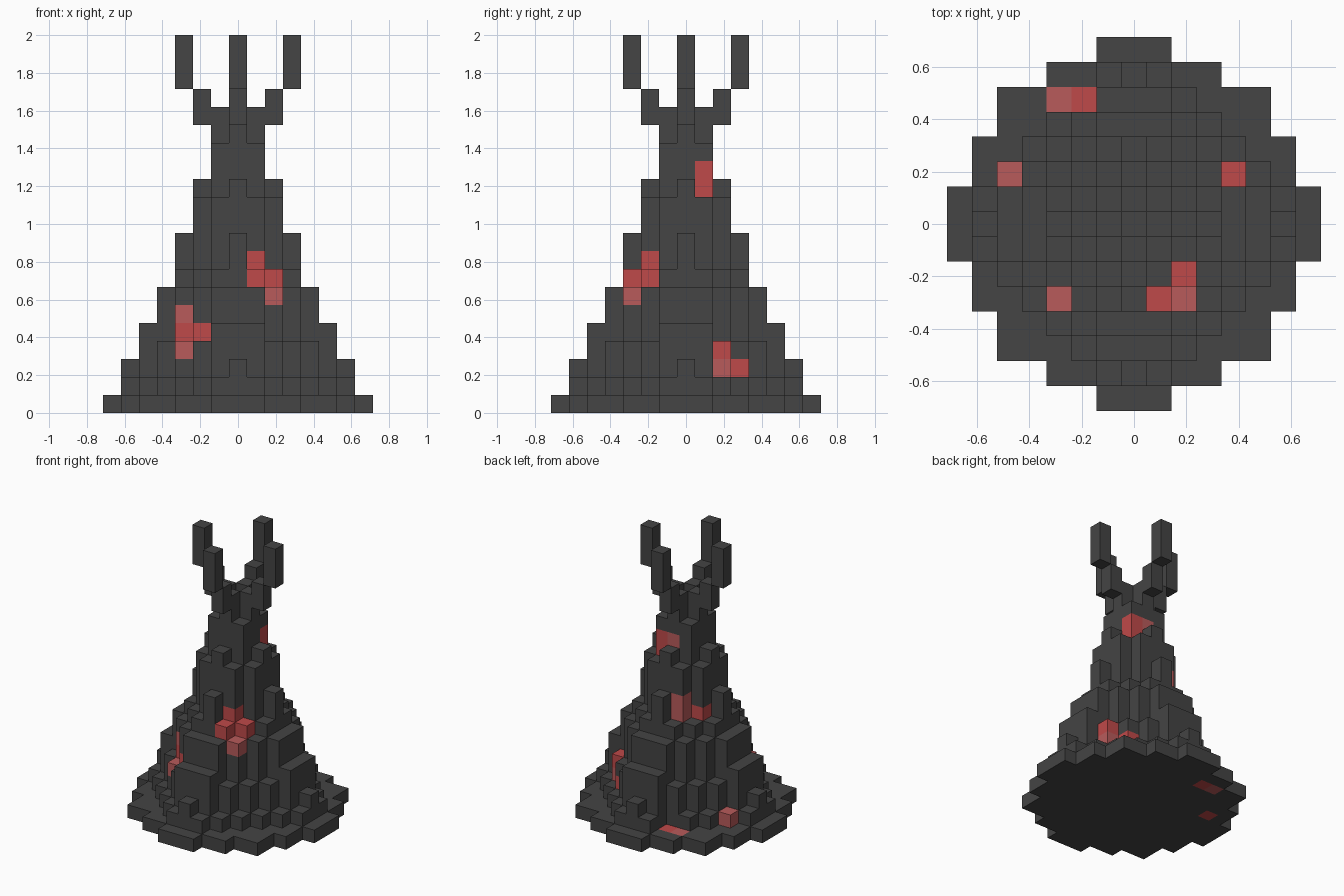
import bpy, bmesh
from mathutils import Vector

if "Cube" in bpy.data.objects:
    bpy.data.objects.remove(bpy.data.objects["Cube"])

S = 2 / 21  # block size


def material(name, rgb):
    m = bpy.data.materials.new(name)
    m.diffuse_color = (*rgb, 1)
    m.use_nodes = True
    m.node_tree.nodes["Principled BSDF"].inputs["Base Color"].default_value = m.diffuse_color
    return m


MATS = [material("dark_rock", (0.058, 0.058, 0.058)),
        material("hot_red", (0.52, 0.067, 0.067)),
        material("pale_red", (0.48, 0.105, 0.105))]

# Stepped cone: for each level above the base, (half width, diamond reach)
LEVELS = [(6, 7), (6, 6), (5, 6), (5, 5), (4, 5), (4, 5), (3, 4), (3, 3), (3, 3),
          (2, 3), (2, 3), (2, 2), (1, 2), (1, 2), (1, 1)]
span = range(-7, 8)
cone = {(x, y, 0) for x in span for y in span if x * x + y * y <= 50}
for z, (half, reach) in enumerate(LEVELS, 1):
    cone |= {(x, y, z) for x in span for y in span
             if max(abs(x), abs(y)) <= half and abs(x) + abs(y) <= reach}
for a in (-5, 5):
    for b in (-1, 1):
        cone |= {(a, b, 4), (b, a, 4)}
cone.discard((-2, 5, 1))

# Four forked prongs stepping outwards from the top
prongs = {}
for name, dx, dy in (("right", 1, 0), ("left", -1, 0), ("back", 0, 1), ("front", 0, -1)):
    path = [(1, 16), (2, 16), (2, 17), (3, 18), (3, 19), (3, 20)]
    prongs[name + "_prong"] = {(dx * r, dy * r, z) for r, z in path}

# Glowing patches
HOT = {(1, -2, 8), (1, -3, 7), (2, -2, 7), (-3, -2, 4), (-2, -3, 4), (4, 2, 3), (3, 3, 2),
       (1, 1, 12), (1, 1, 13), (-2, 1, 8), (-2, 5, 0), (-5, 2, 0)}
PALE = {(1, -3, 6), (2, -3, 6), (-3, -2, 5), (-3, -3, 3), (4, 2, 2), (0, 1, 13),
        (-1, 2, 8), (-1, 2, 9), (-3, 5, 0), (-5, 2, 1)}

SIDES = [Vector(v) for v in ((1, 0, 0), (-1, 0, 0), (0, 1, 0), (0, -1, 0), (0, 0, 1), (0, 0, -1))]


def build(name, cells, solid):
    """Skin a set of blocks, keeping only the exposed faces."""
    bm = bmesh.new()
    for c in sorted(cells):
        mid = Vector(c) + Vector((0, 0, 0.5))
        for n in SIDES:
            if tuple(int(c[i] + n[i]) for i in range(3)) in solid:
                continue
            u = Vector((n.y, n.z, n.x))
            v = n.cross(u)
            corners = [mid + (n + u * a + v * b) / 2
                       for a, b in ((-1, -1), (1, -1), (1, 1), (-1, 1))]
            f = bm.faces.new([bm.verts.new(p * S) for p in corners])
            f.material_index = 1 if c in HOT else 2 if c in PALE else 0
    bmesh.ops.remove_doubles(bm, verts=bm.verts, dist=0.001)
    me = bpy.data.meshes.new(name)
    bm.to_mesh(me)
    bm.free()
    for m in MATS:
        me.materials.append(m)
    bpy.context.collection.objects.link(bpy.data.objects.new(name, me))


everything = cone.union(*prongs.values())
build("stepped_cone", cone, everything)
for name, cells in prongs.items():
    build(name, cells, everything)
